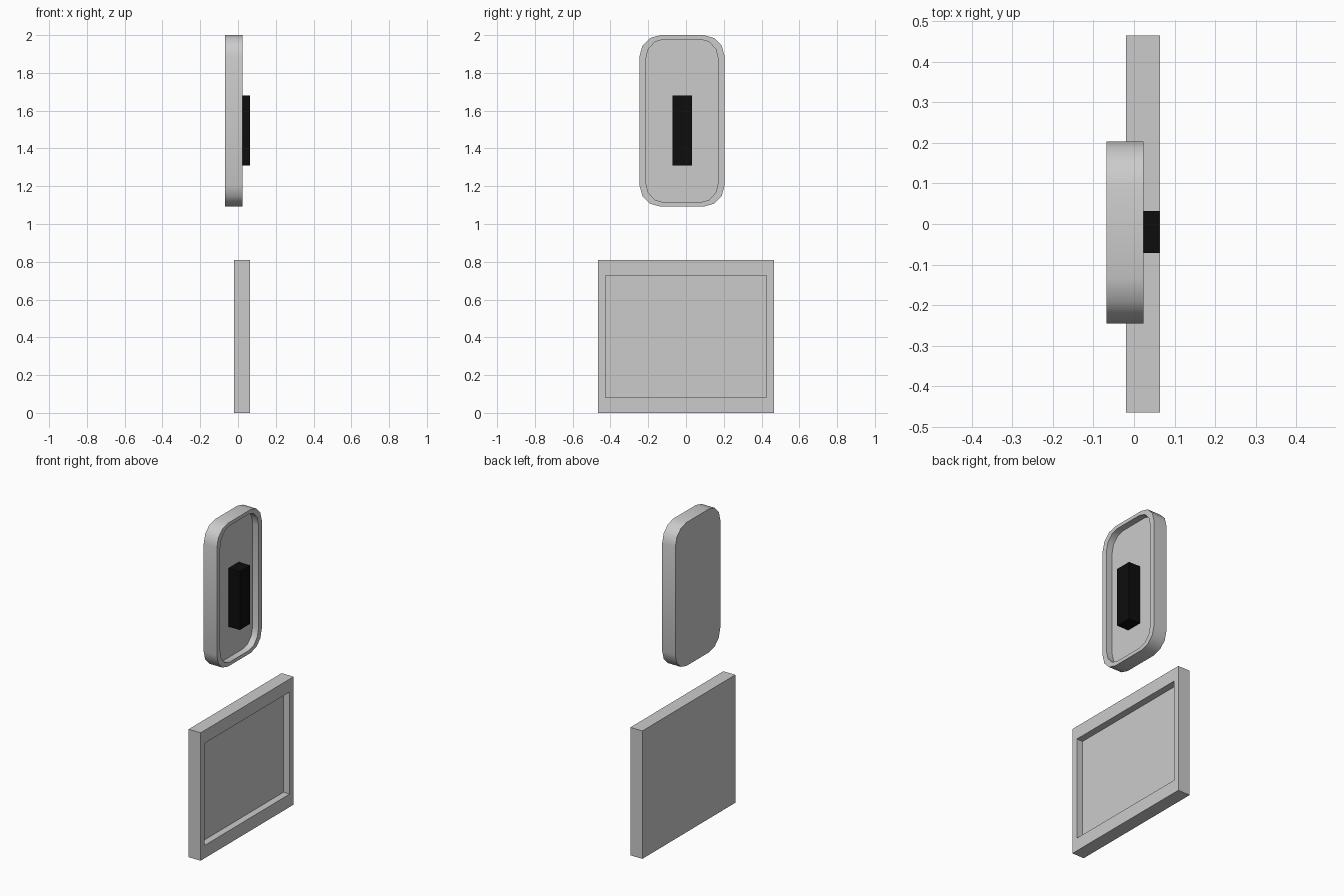
import bpy, bmesh, math

if "Cube" in bpy.data.objects:
    bpy.data.objects.remove(bpy.data.objects["Cube"])


def rounded_rect(hy, hz, r, segs):
    """Outline in the y-z plane, centred on the origin."""
    if r == 0:
        return [(hy, hz), (-hy, hz), (-hy, -hz), (hy, -hz)]
    pts = []
    for i, (sy, sz) in enumerate([(1, 1), (-1, 1), (-1, -1), (1, -1)]):
        for k in range(segs + 1):
            a = math.pi / 2 * (i + k / segs)
            pts.append((sy * (hy - r) + r * math.cos(a), sz * (hz - r) + r * math.sin(a)))
    return pts


def tray(name, x0, x1, floor, cy, cz, outer, inner, r=0, segs=1):
    """Solid plate with a recess sunk into its +x side."""
    outline = rounded_rect(*outer, r, segs)
    ky, kz = inner[0] / outer[0], inner[1] / outer[1]
    bm = bmesh.new()
    loops = [[bm.verts.new((x, cy + y * sy, cz + z * sz)) for y, z in outline]
             for x, sy, sz in [(x0, 1, 1), (x1, 1, 1), (x1, ky, kz), (floor, ky, kz)]]
    n = len(outline)
    for a, b in zip(loops, loops[1:]):
        for i in range(n):
            j = (i + 1) % n
            bm.faces.new((a[i], a[j], b[j], b[i]))
    bm.faces.new(loops[0][::-1])
    bm.faces.new(loops[-1])
    bmesh.ops.recalc_face_normals(bm, faces=bm.faces)
    me = bpy.data.meshes.new(name)
    bm.to_mesh(me)
    bm.free()
    ob = bpy.data.objects.new(name, me)
    bpy.context.collection.objects.link(ob)
    if r:
        bpy.ops.object.select_all(action='DESELECT')
        ob.select_set(True)
        bpy.context.view_layer.objects.active = ob
        bpy.ops.object.shade_smooth_by_angle(angle=math.radians(40))
    return ob


# Lower rectangular framed panel
tray("lower_panel", -0.02, 0.064, 0.021, 0, 0.405, (0.465, 0.405), (0.426, 0.323))

# Upper rounded panel
tray("upper_panel", -0.068, 0.024, -0.017, -0.021, 1.546,
     (0.225, 0.454), (0.192, 0.432), r=0.112, segs=3)

# Black block standing in the upper recess
bpy.ops.mesh.primitive_cube_add(size=1, location=(0.0205, -0.02, 1.495))
block = bpy.context.object
block.name = "handle_block"
block.scale = (0.085, 0.104, 0.37)
mat = bpy.data.materials.new("black")
mat.diffuse_color = (0.004, 0.004, 0.004, 1)
mat.use_nodes = True
mat.node_tree.nodes["Principled BSDF"].inputs["Base Color"].default_value = mat.diffuse_color
block.data.materials.append(mat)
